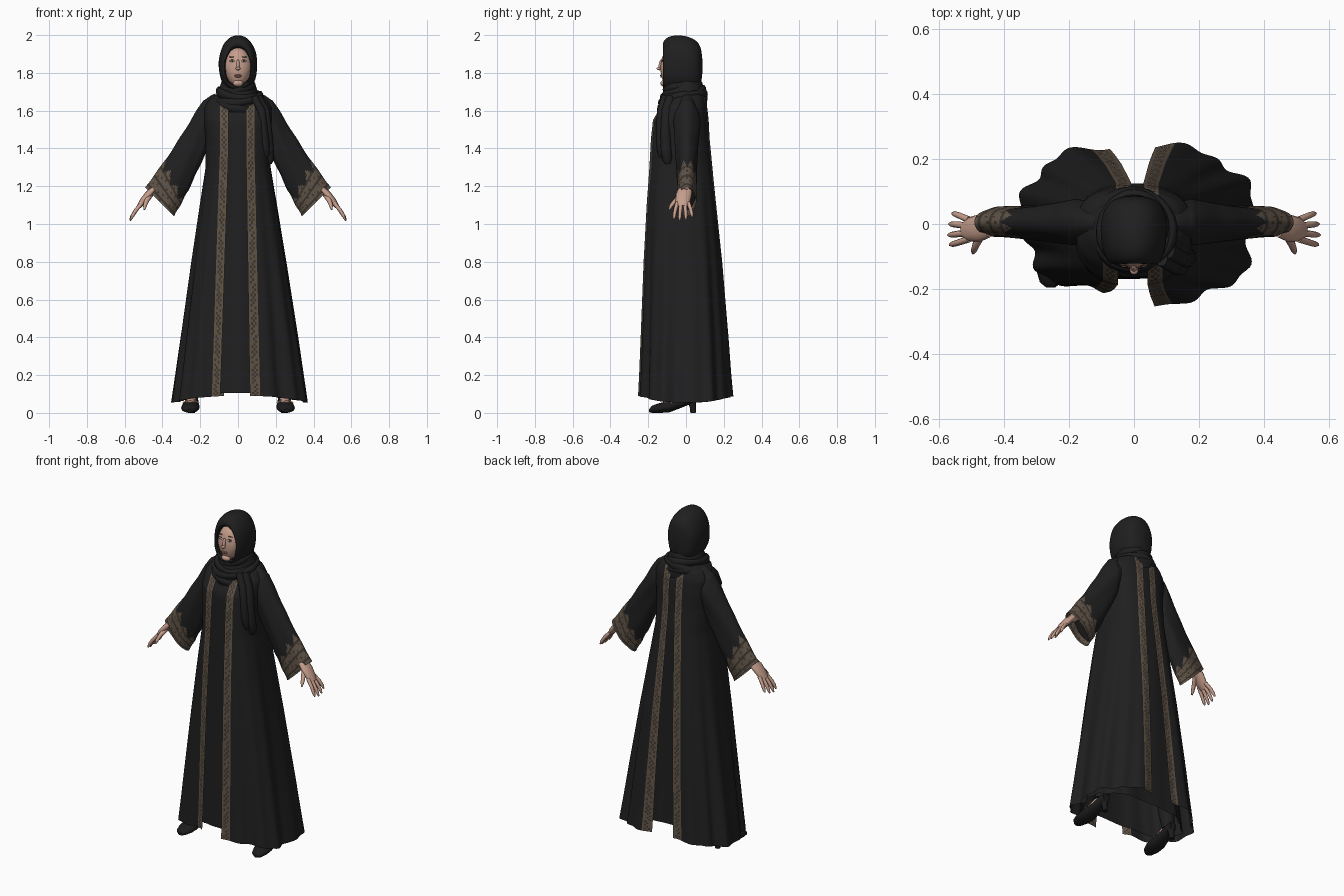
import bpy
import bmesh
from math import sin, cos, pi, asin, sqrt
from mathutils import Vector

if "Cube" in bpy.data.objects:
    bpy.data.objects.remove(bpy.data.objects["Cube"])


def material(name, r, g, b):
    m = bpy.data.materials.new(name)
    m.use_nodes = True
    m.diffuse_color = (r, g, b, 1)
    node = m.node_tree.nodes["Principled BSDF"]
    node.inputs["Base Color"].default_value = (r, g, b, 1)
    node.inputs["Roughness"].default_value = 0.8
    return m


CLOTH = material("black cloth", 0.014, 0.014, 0.015)
TRIM = material("brown embroidery", 0.115, 0.086, 0.062)
THREAD = material("dark embroidery", 0.045, 0.034, 0.026)
SKIN = material("skin", 0.56, 0.34, 0.26)
LIPS = material("lips", 0.42, 0.19, 0.16)
EYE = material("eye white", 0.6, 0.58, 0.55)
DARK = material("brow brown", 0.06, 0.035, 0.025)
LEATHER = material("shoe leather", 0.012, 0.011, 0.011)
GOLD = material("gold strap", 0.4, 0.25, 0.14)
FABRIC = [CLOTH, TRIM, THREAD]


def loft(name, rings, mats, closed=True, caps=False, loop=False, rule=None):
    """Skin a list of equal rings; rule(ring, column) picks the material."""
    bm = bmesh.new()
    rows = [[bm.verts.new(p) for p in ring] for ring in rings]
    n = len(rows[0])
    for i in range(len(rows) if loop else len(rows) - 1):
        a, b = rows[i], rows[(i + 1) % len(rows)]
        for j in range(n if closed else n - 1):
            k = (j + 1) % n
            f = bm.faces.new((a[j], a[k], b[k], b[j]))
            f.smooth = True
            if rule:
                f.material_index = rule(i, j)
    if caps:
        bm.faces.new(rows[0])
        bm.faces.new(rows[-1])
    bmesh.ops.recalc_face_normals(bm, faces=bm.faces)
    mesh = bpy.data.meshes.new(name)
    bm.to_mesh(mesh)
    bm.free()
    for m in mats:
        mesh.materials.append(m)
    ob = bpy.data.objects.new(name, mesh)
    bpy.context.collection.objects.link(ob)
    return ob


def table(rows, x):
    """Linear lookup of row values by the (rising) first column."""
    x = min(max(x, rows[0][0]), rows[-1][0])
    for a, b in zip(rows, rows[1:]):
        if x <= b[0]:
            f = (x - a[0]) / (b[0] - a[0])
            return [p + (q - p) * f for p, q in zip(a[1:], b[1:])]


def power(v, p):
    return abs(v) ** p * (1 if v >= 0 else -1)


def angles(n):
    return [2 * pi * j / n for j in range(n)]


def tube(name, path, mat, flat=1.0, n=12):
    """Tapered tube through (x, y, z, radius); flat scales its width along y."""
    pts = [Vector(p[:3]) for p in path]
    rings = []
    for i, p in enumerate(pts):
        d = (pts[min(i + 1, len(pts) - 1)] - pts[max(i - 1, 0)]).normalized()
        side = Vector((0, 1, 0))
        side = (side - d * side.dot(d)).normalized()
        up = d.cross(side)
        r = path[i][3]
        rings.append([p + side * cos(a) * r * flat + up * sin(a) * r for a in angles(n)])
    return loft(name, rings, [mat], caps=True)


def blob(name, centre, size, mat, tilt=0.0):
    rings = []
    for i in range(11):
        v = pi * (0.01 + 0.98 * i / 10)
        ring = []
        for a in angles(18):
            y, z = size[1] * sin(v) * sin(a), size[2] * cos(v)
            ring.append(Vector(centre) + Vector((size[0] * sin(v) * cos(a),
                        y * cos(tilt) - z * sin(tilt), z * cos(tilt) + y * sin(tilt))))
        rings.append(ring)
    return loft(name, rings, [mat], caps=True)


# Gown profile: height, half width, front y, back y
GOWN = [(0.055, 0.355, -0.247, 0.242), (0.4, 0.308, -0.235, 0.22), (0.8, 0.25, -0.222, 0.19),
        (1.1, 0.204, -0.208, 0.16), (1.3, 0.172, -0.195, 0.14), (1.45, 0.172, -0.187, 0.125),
        (1.55, 0.18, -0.176, 0.12), (1.62, 0.178, -0.135, 0.112), (1.67, 0.145, -0.09, 0.1),
        (1.7, 0.09, -0.06, 0.08)]
P = 0.75
ROWS, BODY, BAND = 120, 72, 5


def flare(z):
    return max(0.0, (1.4 - z) / 1.35)


def folds(t, k, phase):
    return 1 + k * (0.038 * sin(7 * t + phase) + 0.026 * sin(15 * t + 2 * phase + k))


def gown_rule(i, j):
    edge = min(j, BODY + 2 * BAND - 1 - j)
    if edge >= BAND:
        return 0
    return 2 if (i * 7 + edge * 3 + i // 4) % 5 < 2 and 0 < edge < BAND - 1 else 1


# Open coat: two panels with embroidered front and back edges
for side, label, front, back, phase in ((1, "left", (0.042, 0.05), (0.03, 0.055), 0.6),
                                        (-1, "right", (0.05, 0.106), (0.01, 0.09), 2.2)):
    rings = []
    for i in range(ROWS + 1):
        z = 0.055 + 1.645 * i / ROWS
        hw, yf, yb = table(GOWN, z)
        k = flare(z)
        if side < 0:
            yf *= 1 - 0.13 * k

        def at(x):
            return asin(min(x / hw, 0.93) ** (1 / P))
        xf = front[0] + (front[1] - front[0]) * k
        xb = back[0] + (back[1] - back[0]) * k
        width = 0.045 + 0.01 * k
        t0, t1 = at(xf), at(xf + width)
        t2, t3 = pi - at(xb + width), pi - at(xb)
        ts = [t0 + (t1 - t0) * j / BAND for j in range(BAND)]
        ts += [t1 + (t2 - t1) * j / BODY for j in range(BODY)]
        ts += [t2 + (t3 - t2) * j / BAND for j in range(BAND + 1)]
        ring = []
        for t in ts:
            f = folds(t, k, phase)
            y = (yf + yb) / 2 - (yb - yf) / 2 * power(cos(t), P) * f
            hem = 0.035 * cos(t) ** 2 * max(0.0, 1 - i / 12)
            ring.append((0.012 * k + side * hw * sin(t) ** P * f, y, z + hem))
        rings.append(ring)
    loft(label + "_coat_panel", rings, FABRIC, closed=False, rule=gown_rule)

# Inner dress seen through the coat openings
rings = []
for i in range(61):
    z = 0.075 + 1.605 * i / 60
    hw, yf, yb = table(GOWN, z)
    hw, yf, yb = hw - 0.03, max(yf + 0.015, -0.165), min(yb - 0.015, 0.125)
    k = flare(z)
    rings.append([((hw * power(sin(t), P)) * folds(t, k * 0.8, 1),
                   (yf + yb) / 2 - (yb - yf) / 2 * power(cos(t), P) * folds(t, k * 0.8, 1),
                   z + 0.03 * cos(t) ** 2 * max(0.0, 1 - i / 6)) for t in angles(90)])
loft("inner_dress", rings, [CLOTH])

# Sleeve stations: position, upper x and z, lower x and z, half depth
SLEEVE = [(0, 0.12, 1.69, 0.14, 1.44, 0.06), (1, 0.185, 1.655, 0.172, 1.37, 0.07),
          (2, 0.25, 1.55, 0.215, 1.28, 0.062), (3, 0.33, 1.42, 0.262, 1.18, 0.054),
          (4, 0.405, 1.31, 0.3, 1.11, 0.05), (5, 0.492, 1.195, 0.338, 1.04, 0.047)]


def cuff_rule(i, j):
    if i < 37 + abs(j % 8 - 4):
        return 0
    return 2 if i % 4 == 0 or (i * 3 + j * 2) % 9 == 0 else 1


for s, label in ((1, "left"), (-1, "right")):
    rings = []
    for i in range(51):
        ux, uz, lx, lz, d = table(SLEEVE, i / 10)
        ring = []
        for a in angles(64):
            c = cos(a) * (1 + 0.02 * sin(i * 0.5))
            w = d * (1 + 0.05 * sin(5 * a + i * 0.12))
            ring.append((s * ((ux + lx) / 2 + (ux - lx) / 2 * c), 0.005 + w * sin(a),
                         (uz + lz) / 2 + (uz - lz) / 2 * c))
        rings.append(ring)
    loft(label + "_sleeve", rings, FABRIC, rule=cuff_rule)
    # Lining closes the sleeve a little way up inside
    inner = loft(label + "_sleeve_lining", rings[42:46], [CLOTH], caps=True)
    for v in inner.data.vertices:
        v.co.y = 0.005 + (v.co.y - 0.005) * 0.9
    # Hand
    tube(label + "_wrist", [(s * 0.38, 0, 1.235, 0.027), (s * 0.46, -0.005, 1.17, 0.023)], SKIN)
    tube(label + "_palm", [(s * 0.45, -0.005, 1.18, 0.018), (s * 0.475, -0.012, 1.155, 0.02),
                           (s * 0.505, -0.017, 1.118, 0.018), (s * 0.525, -0.019, 1.092, 0.012)],
         SKIN, flat=2.1)
    for n, (y, spread, length) in enumerate(((-0.046, -0.018, 0.92), (-0.026, -0.008, 1.0),
                                             (-0.006, 0.006, 0.95), (0.013, 0.02, 0.8))):
        tube(f"{label}_finger_{n + 1}",
             [(s * 0.508, y, 1.112, 0.011),
              (s * (0.508 + 0.035 * length), y + spread * 0.6, 1.112 - 0.042 * length, 0.01),
              (s * (0.508 + 0.055 * length), y + spread * 0.9, 1.112 - 0.075 * length, 0.009),
              (s * (0.508 + 0.064 * length), y + spread, 1.112 - 0.095 * length, 0.004)], SKIN, n=8)
    tube(label + "_thumb", [(s * 0.465, -0.02, 1.155, 0.016), (s * 0.485, -0.06, 1.12, 0.012),
                            (s * 0.493, -0.08, 1.095, 0.01), (s * 0.496, -0.09, 1.075, 0.004)],
         SKIN, n=8)
    # Heeled shoe, instep, strap and trouser leg
    shoe = [(-0.195, 0.014, 0.02, 0.004), (-0.18, 0.034, 0.038, 0), (-0.14, 0.048, 0.052, 0),
            (-0.09, 0.048, 0.062, 0.002), (-0.03, 0.038, 0.078, 0.025),
            (0.02, 0.033, 0.1, 0.045), (0.05, 0.023, 0.105, 0.055)]
    loft(label + "_shoe", [[(s * (0.245 - y * 0.06) + w * cos(a), y,
                             (top + low) / 2 + (top - low) / 2 * sin(a)) for a in angles(20)]
                           for y, w, top, low in shoe], [LEATHER], caps=True)
    tube(label + "_heel", [(s * 0.242, 0.03, 0.07, 0.024), (s * 0.242, 0.036, 0.03, 0.016),
                           (s * 0.242, 0.038, 0, 0.015)], LEATHER)
    tube(label + "_instep", [(s * 0.254, -0.115, 0.045, 0.022), (s * 0.248, -0.06, 0.066, 0.025),
                             (s * 0.244, 0.0, 0.09, 0.026)], SKIN)
    tube(label + "_shoe_strap", [(s * 0.25 - 0.042, -0.075, 0.05, 0.005),
                                 (s * 0.25, -0.088, 0.081, 0.005),
                                 (s * 0.25 + 0.042, -0.075, 0.05, 0.005)], GOLD, n=8)
    tube(label + "_trouser_leg", [(s * 0.244, 0.005, 0.085, 0.036), (s * 0.23, 0.01, 0.16, 0.045),
                                  (s * 0.18, 0.01, 0.5, 0.06)], CLOTH)

# Face
FX, FY, FZ, CY, CZ = 0.074, 0.088, 0.11, -0.047, 1.825


def face_width(w):
    return FX * (1 - 0.3 * max(0.0, -w) ** 1.3)


def face_y(x, z):
    w = (z - CZ) / FZ
    return CY - FY * max(0.0, 1 - (x / face_width(w)) ** 2 - w * w) ** 0.33


rings = []
for i in range(25):
    w = -cos(pi * (0.02 + 0.96 * i / 24))
    r = sqrt(1 - w * w)
    rings.append([(face_width(w) * r * cos(a), CY - FY * power(r * sin(a), 0.66), CZ + FZ * w)
                  for a in angles(40)])
loft("face", rings, [SKIN], caps=True)
blob("nose_bridge", (0, -0.136, 1.842), (0.009, 0.009, 0.03), SKIN, tilt=-0.2)
blob("nose_tip", (0, -0.143, 1.823), (0.013, 0.013, 0.008), SKIN)
blob("chin", (0, -0.115, 1.745), (0.028, 0.02, 0.018), SKIN)
for z, label in ((1.787, "upper_lip"), (1.78, "lower_lip")):
    blob(label, (0, face_y(0, z) - 0.001, z), (0.022, 0.005, 0.004), LIPS)
for s, label in ((1, "left"), (-1, "right")):
    x = s * 0.03
    y = face_y(x, 1.862)
    blob(label + "_lash_line", (x, y, 1.865), (0.016, 0.004, 0.005), DARK)
    blob(label + "_eye", (x, y - 0.002, 1.862), (0.014, 0.004, 0.005), EYE)
    blob(label + "_iris", (x, y - 0.005, 1.862), (0.004, 0.002, 0.004), DARK)
    blob(label + "_brow", (x, face_y(x, 1.884), 1.884), (0.017, 0.004, 0.0025), DARK)

# Head scarf: loops running back from the face opening
HOOD = [(-0.104, 1.832, 0.066, 0.1), (-0.122, 1.835, 0.069, 0.107), (-0.124, 1.84, 0.074, 0.118),
        (-0.11, 1.846, 0.085, 0.136), (-0.08, 1.85, 0.096, 0.147), (-0.04, 1.85, 0.102, 0.15),
        (0.0, 1.847, 0.102, 0.148), (0.04, 1.842, 0.095, 0.14), (0.068, 1.838, 0.077, 0.12),
        (0.082, 1.835, 0.05, 0.09), (0.087, 1.835, 0.012, 0.03)]
rings = []
for i, (y, cz, rx, rz) in enumerate(HOOD):
    ring = []
    for a in angles(56):
        low = sin(a) < 0
        r = 1 + 0.012 * sin(7 * a + i * 0.9)
        ring.append((rx * r * power(cos(a), 0.8 if low else 0.92), y,
                     cz + rz * power(sin(a), 0.85 if low else 1)))
    rings.append(ring)
hood = loft("head_scarf", rings, [CLOTH])
hood.modifiers.new("soften", "SUBSURF").render_levels = 1
blob("head_scarf_back", (0, 0.03, 1.838), (0.085, 0.056, 0.12), CLOTH)

# Scarf cowl over the shoulders
COWL = [(1.6, 0.125, -0.148, 0.112), (1.65, 0.128, -0.14, 0.112), (1.7, 0.105, -0.125, 0.1),
        (1.76, 0.085, -0.1, 0.08)]
rings = []
for i in range(13):
    z = 1.6 + 0.16 * i / 12
    hw, yf, yb = table(COWL, z)
    rings.append([(hw * sin(t), (yf + yb) / 2 - (yb - yf) / 2 * cos(t),
                   z - 0.02 * cos(t) * (1 - i / 12) + 0.006 * sin(4 * t)) for t in angles(48)])
loft("scarf_cowl", rings, [CLOTH])


# Wrapped folds around the neck
def wrap(name, z, rx, ry, thick, tilt, droop):
    rings = []
    for t in angles(56):
        fat = thick * (1 + 0.2 * sin(3 * t + z * 40))
        rings.append([((rx + fat * 0.6 * cos(a)) * sin(t),
                       -0.018 - (ry + fat * 0.6 * cos(a)) * cos(t),
                       z + tilt * sin(t) - droop * cos(t) + fat * sin(a)) for a in angles(10)])
    loft(name, rings, [CLOTH], loop=True)


wrap("scarf_fold_top", 1.722, 0.084, 0.094, 0.02, 0.012, 0.012)
wrap("scarf_fold_upper", 1.69, 0.104, 0.11, 0.022, -0.014, 0.02)
wrap("scarf_fold_middle", 1.665, 0.119, 0.118, 0.023, 0.012, 0.022)
wrap("scarf_fold_lower", 1.638, 0.126, 0.122, 0.02, -0.016, 0.028)

# Loose end of the scarf over the left shoulder, in two hanging folds
for label, dx, dy, drop in (("outer", 0.008, 0.022, 0), ("inner", -0.014, -0.002, 0.03)):
    tube("scarf_tail_" + label,
         [(0.1 + dx, -0.105 + dy, 1.67, 0.02), (0.138 + dx, -0.125 + dy, 1.6, 0.022),
          (0.15 + dx, -0.13 + dy, 1.5, 0.022), (0.157 + dx, -0.128 + dy, 1.4 + drop, 0.024),
          (0.162 + dx, -0.122 + dy, 1.345 + drop, 0.022),
          (0.16 + dx, -0.12 + dy, 1.32 + drop, 0.012)], CLOTH, flat=1.2)
